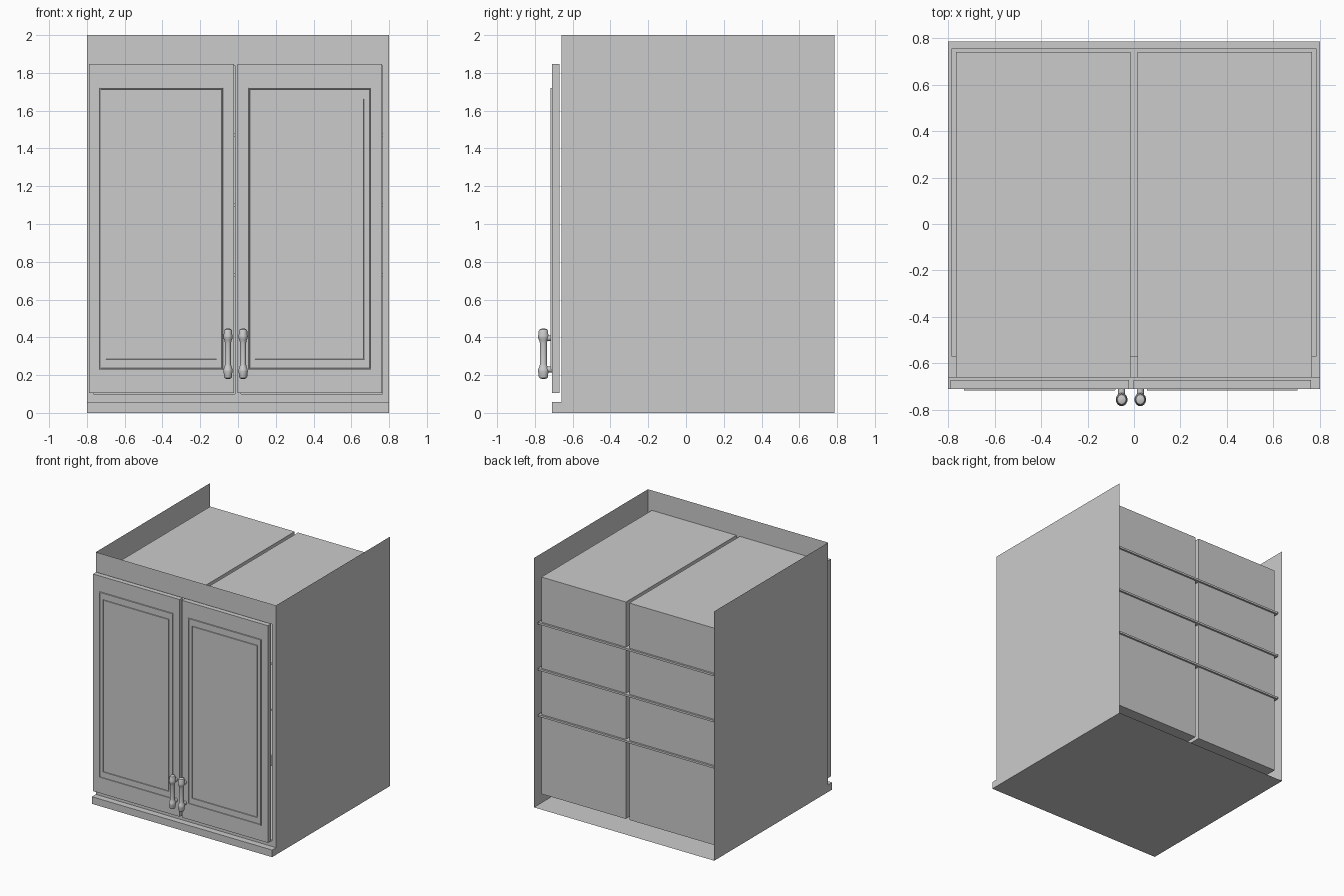
import bpy, bmesh, math

cube = bpy.data.objects.get("Cube")
if cube:
    bpy.data.objects.remove(cube, do_unlink=True)

GREY = (0.6, 0.6, 0.6, 1)
grey = bpy.data.materials.new("plain grey")
grey.use_nodes = True
grey.diffuse_color = GREY
grey.node_tree.nodes["Principled BSDF"].inputs["Base Color"].default_value = GREY

W, FRONT, BACK, TOP = 0.8, -0.66, 0.785, 2.0   # outer carcass
LOW, HIGH, INNER_BACK = 0.1, 1.84, 0.74        # compartments
STILE, INNER_W = 0.015, 0.765


def finish(name, bm):
    mesh = bpy.data.meshes.new(name)
    bm.to_mesh(mesh)
    bm.free()
    obj = bpy.data.objects.new(name, mesh)
    bpy.context.collection.objects.link(obj)
    mesh.materials.append(grey)
    return obj


def box(name, x, y, z):
    bm = bmesh.new()
    bmesh.ops.create_cube(bm, size=1)
    for v in bm.verts:
        v.co = [r[0] if c < 0 else r[1] for c, r in zip(v.co, (x, y, z))]
    return finish(name, bm)


def ring(bm, x0, x1, z0, z1, y):
    return [bm.verts.new(p) for p in ((x0, y, z0), (x1, y, z0), (x1, y, z1), (x0, y, z1))]


def bridge(bm, a, b):
    n = len(a)
    for i in range(n):
        j = (i + 1) % n
        bm.faces.new((a[i], a[j], b[j], b[i]))


# Thin shell, open at the top and back
bm = bmesh.new()
front = ring(bm, -W, W, 0, TOP, FRONT)
rear = ring(bm, -W, W, 0, TOP, BACK)
for i, j in ((1, 0), (2, 1), (0, 3)):
    bm.faces.new((front[i], front[j], rear[j], rear[i]))
finish("carcass_shell", bm)

# Face frame with two openings
bm = bmesh.new()
xs = (-W, -INNER_W, -STILE, STILE, INNER_W, W)
zs = (0, LOW, HIGH, TOP)
grid = [[bm.verts.new((x, FRONT, z)) for x in xs] for z in zs]
for r in range(len(zs) - 1):
    for c in range(len(xs) - 1):
        if not (r == 1 and c in (1, 3)):
            bm.faces.new((grid[r][c], grid[r][c + 1], grid[r + 1][c + 1], grid[r + 1][c]))
finish("face_frame", bm)

# Two compartments, open towards the doors
for side, x0, x1 in (("right", -INNER_W, -STILE), ("left", STILE, INNER_W)):
    bm = bmesh.new()
    mouth = ring(bm, x0, x1, LOW, HIGH, FRONT)
    end = ring(bm, x0, x1, LOW, HIGH, INNER_BACK)
    bridge(bm, end, mouth)
    bm.faces.new(end[::-1])
    bmesh.ops.recalc_face_normals(bm, faces=bm.faces)
    finish(side + "_compartment", bm)

# Shelves run through both compartments
for i, z in enumerate((0.73, 1.1, 1.47)):
    box(f"shelf_{i + 1}", (-0.785, 0.785), (-0.57, 0.755), (z - 0.008, z + 0.008))

box("plinth", (-W, W), (-0.71, FRONT), (0, 0.057))


# Doors with a raised moulding around a sunken panel
def door(name, x0, x1):
    bm = bmesh.new()
    steps = ((0, 0, -0.67), (0, 0, -0.709), (0.058, 0.126, -0.709), (0.059, 0.127, -0.717),
             (0.064, 0.132, -0.717), (0.065, 0.133, -0.712), (0.091, 0.179, -0.712),
             (0.092, 0.18, -0.706), (0.096, 0.184, -0.706), (0.097, 0.185, -0.712))
    rings = [ring(bm, x0 + dx, x1 - dx, 0.104 + dz, 1.846 - dz, y) for dx, dz, y in steps]
    for a, b in zip(rings, rings[1:]):
        bridge(bm, a, b)
    bm.faces.new(rings[0][::-1])
    bm.faces.new(rings[-1])
    bmesh.ops.recalc_face_normals(bm, faces=bm.faces)
    finish(name, bm)


door("right_door", -0.79, -0.022)
door("left_door", -0.002, 0.762)


# Turned pull handles on two short posts
def handle(name, x, segments=20):
    bm = bmesh.new()
    half = [(0.008, 0.133), (0.018, 0.129), (0.022, 0.12), (0.022, 0.105), (0.025, 0.095),
            (0.024, 0.082), (0.019, 0.071), (0.016, 0.055)]
    profile = half + [(r, -z) for r, z in reversed(half)]
    loops = []
    for r, z in profile:
        angles = [2 * math.pi * k / segments for k in range(segments)]
        loops.append([bm.verts.new((x + r * math.cos(a), -0.755 + 1.15 * r * math.sin(a), 0.313 + z))
                      for a in angles])
    for a, b in zip(loops, loops[1:]):
        bridge(bm, b, a)
    bm.faces.new(loops[0])
    bm.faces.new(loops[-1][::-1])
    for z in (0.23, 0.396):
        post = bmesh.ops.create_cone(bm, cap_ends=True, segments=16, radius1=0.015,
                                     radius2=0.015, depth=0.045)["verts"]
        for v in post:
            px, py, pz = v.co
            v.co = (x + px, -0.73 + pz, z + py)
    bmesh.ops.recalc_face_normals(bm, faces=bm.faces)
    obj = finish(name, bm)
    bpy.ops.object.select_all(action="DESELECT")
    obj.select_set(True)
    bpy.context.view_layer.objects.active = obj
    bpy.ops.object.shade_smooth_by_angle(angle=math.radians(40))


handle("right_handle", -0.053)
handle("left_handle", 0.027)
